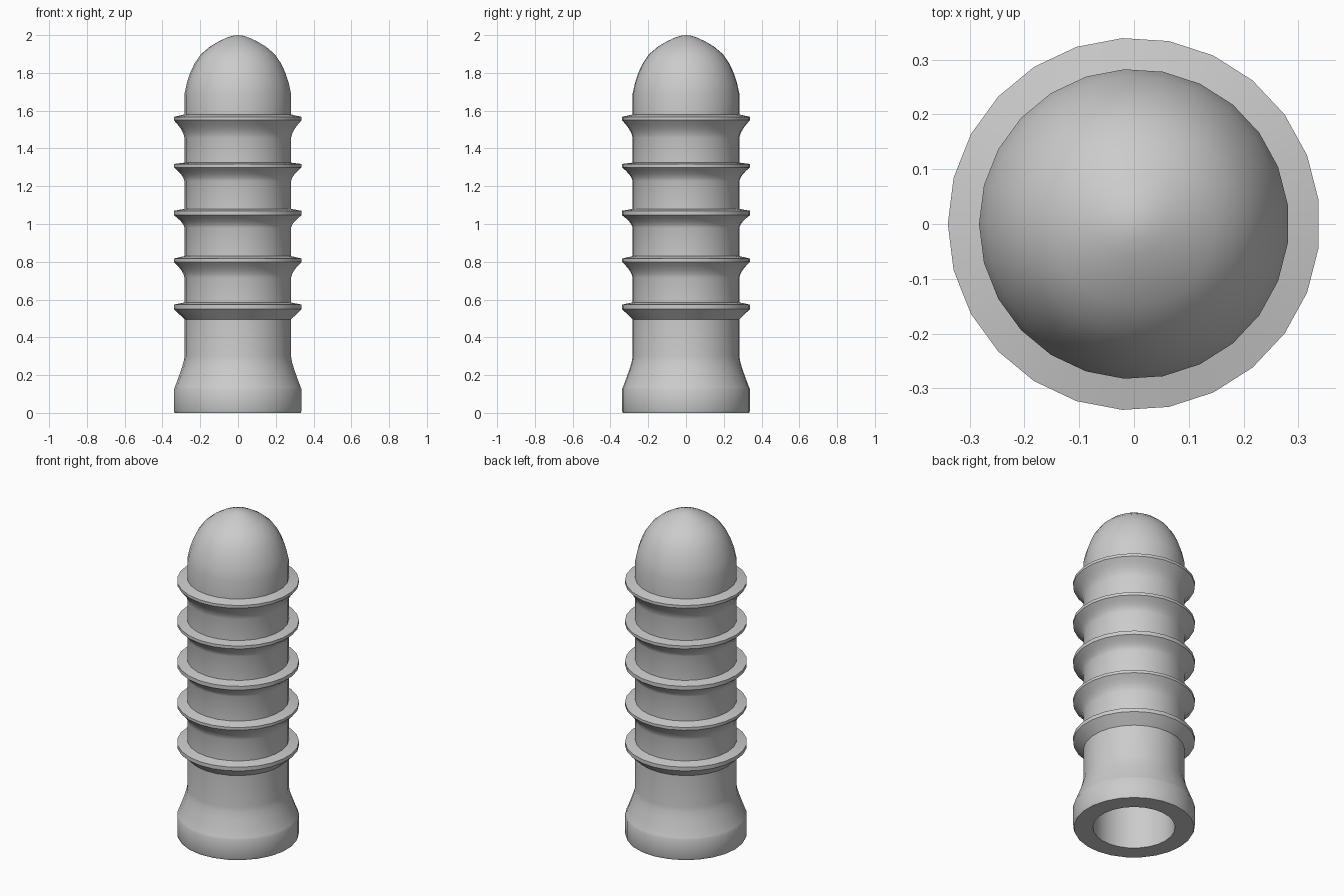
import bpy, bmesh, math
from mathutils import Vector, Matrix

SIDES = 25
BODY_R, RIM_R, BORE_R = 0.283, 0.34, 0.229

cube = bpy.data.objects.get("Cube")
if cube:
    bpy.data.objects.remove(cube, do_unlink=True)

grey = bpy.data.materials.new("plain grey")
grey.use_nodes = True
colour = (0.6, 0.6, 0.6, 1)
grey.diffuse_color = colour
grey.node_tree.nodes["Principled BSDF"].inputs["Base Color"].default_value = colour


def lathe(name, profile):
    """Turn a radius/height profile round the z axis."""
    bm = bmesh.new()
    verts = [bm.verts.new((-r, 0, z)) for r, z in profile]
    edges = [bm.edges.new(pair) for pair in zip(verts, verts[1:])]
    bmesh.ops.spin(bm, geom=verts + edges, cent=(0, 0, 0), axis=(0, 0, 1),
                   angle=math.tau, steps=SIDES, use_duplicate=False)
    bmesh.ops.remove_doubles(bm, verts=bm.verts, dist=0.0005)
    bmesh.ops.recalc_face_normals(bm, faces=bm.faces)
    mesh = bpy.data.meshes.new(name)
    bm.to_mesh(mesh)
    bm.free()
    mesh.materials.append(grey)
    obj = bpy.data.objects.new(name, mesh)
    bpy.context.collection.objects.link(obj)
    bpy.ops.object.select_all(action="DESELECT")
    obj.select_set(True)
    bpy.context.view_layer.objects.active = obj
    bpy.ops.object.shade_smooth_by_angle(angle=math.radians(30))
    return obj


def barb(foot, rim_low, rim_high, top, curved):
    """Flared underside, thin rim and nearly flat top of one barb."""
    points = [(BODY_R, foot)]
    if curved:
        rise, reach = rim_low - foot, RIM_R - BODY_R
        points += [(BODY_R + reach * t ** 1.6, foot + rise * t)
                   for t in (0.25, 0.5, 0.75)]
    return points + [(RIM_R, rim_low), (RIM_R, rim_high), (BODY_R, top)]


# Flared foot collar
profile = [(BORE_R, 0), (0.335, 0), (RIM_R, 0.012), (RIM_R, 0.125),
           (0.335, 0.135), (0.318, 0.18), (0.3, 0.23), (0.288, 0.27),
           (BODY_R, 0.3)]

# Five barbs along the shank
profile += barb(0.495, 0.55, 0.573, 0.585, False)
profile += barb(0.715, 0.8, 0.817, 0.83, True)
profile += barb(0.98, 1.047, 1.07, 1.08, True)
profile += barb(1.227, 1.3, 1.318, 1.325, True)
profile += barb(1.455, 1.55, 1.567, 1.58, True)

# Domed tip
profile += [(BODY_R, 1.69), (0.27, 1.75), (0.253, 1.8), (0.23, 1.85),
            (0.195, 1.9), (0.15, 1.938), (0.1, 1.968), (0.06, 1.986),
            (0.03, 1.996), (0, 2.0)]

# Hollow bore with a rounded end
bore_top = 1.68
profile += [(BORE_R * math.sin(a), bore_top + BORE_R * math.cos(a))
            for a in (math.pi / 2 * i / 6 for i in range(7))]
profile.append((BORE_R, 0))

lathe("barbed_hollow_plug", profile)
